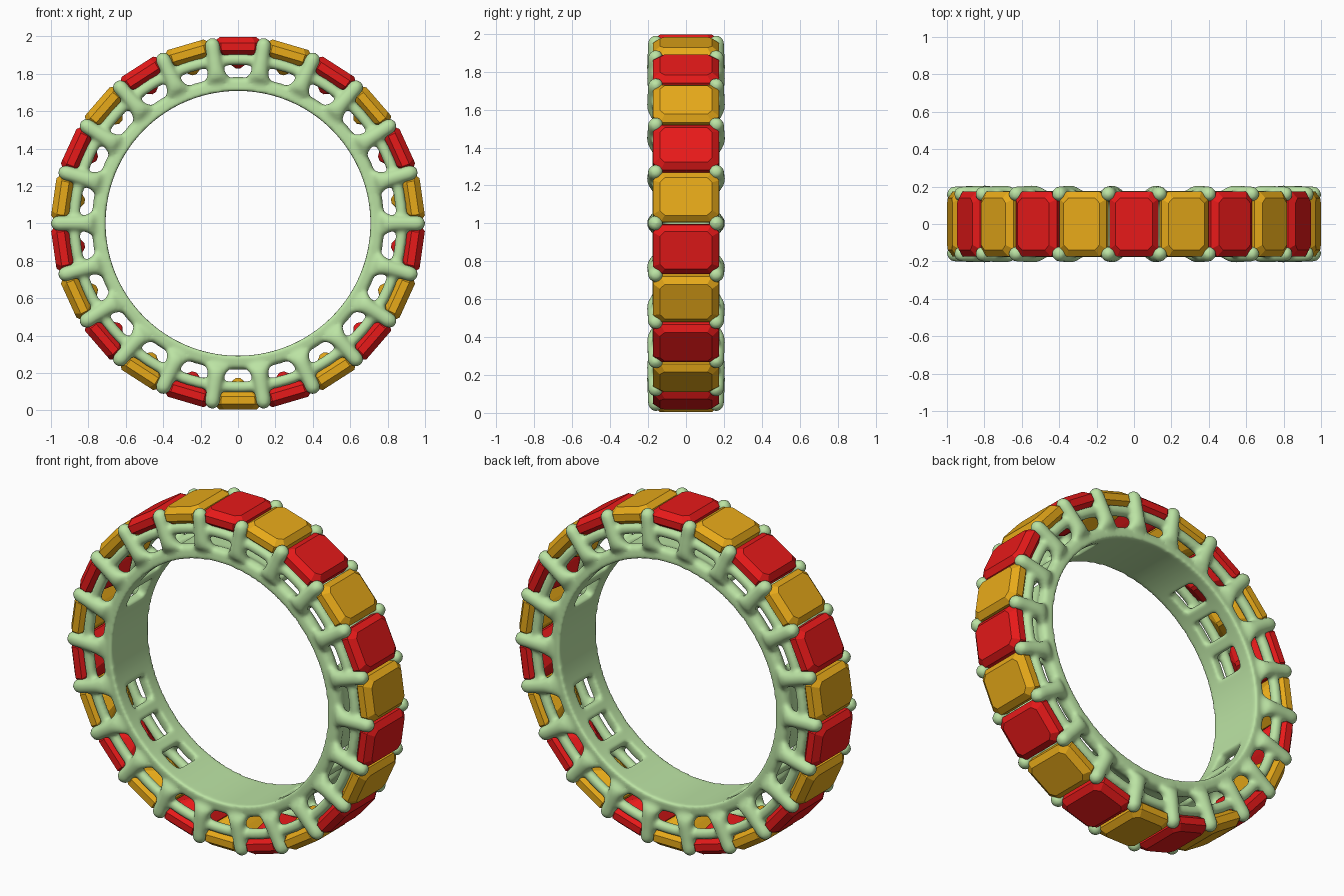
import bpy, bmesh
from math import sin, cos, tau, radians

if "Cube" in bpy.data.objects:
    bpy.data.objects.remove(bpy.data.objects["Cube"])

N = 22                      # gems around the ring
STEP = tau / N


def polar(r, a, y, t=0.0):
    """Point at radius r and angle a in the ring plane, shifted t along the tangent."""
    return (r * cos(a) - t * sin(a), y, 1 + r * sin(a) + t * cos(a))


def loft(bm, rings, loop=False):
    """Skin a list of point rings, capped at the ends or joined in a loop."""
    vs = [[bm.verts.new(p) for p in ring] for ring in rings]
    n = len(vs[0])
    pairs = list(zip(vs, vs[1:])) + ([(vs[-1], vs[0])] if loop else [])
    for a, b in pairs:
        for i in range(n):
            bm.faces.new((a[i], a[(i + 1) % n], b[(i + 1) % n], b[i]))
    if not loop:
        bm.faces.new(vs[0][::-1])
        bm.faces.new(vs[-1])


def finish(bm, name, mat, smooth=False):
    bmesh.ops.recalc_face_normals(bm, faces=bm.faces)
    me = bpy.data.meshes.new(name)
    bm.to_mesh(me)
    bm.free()
    for p in me.polygons:
        p.use_smooth = smooth
    me.materials.append(mat)
    ob = bpy.data.objects.new(name, me)
    bpy.context.collection.objects.link(ob)
    return ob


def material(name, rgb):
    m = bpy.data.materials.new(name)
    m.diffuse_color = (*rgb, 1)
    m.use_nodes = True
    m.node_tree.nodes["Principled BSDF"].inputs["Base Color"].default_value = m.diffuse_color
    return m


green = material("metal_green", (0.50, 0.77, 0.37))
red = material("gem_red", (0.80, 0.01, 0.01))
amber = material("gem_amber", (0.80, 0.40, 0.01))


def sweep(bm, profile, a0=0.0, a1=tau, n=176):
    """Sweep an (r, y) profile round the ring axis."""
    full = abs(a1 - a0 - tau) < 1e-6
    count = n if full else n + 1
    loft(bm, [[polar(r, a0 + (a1 - a0) * i / n, y) for r, y in profile]
              for i in range(count)], full)


def rect(r0, r1, y0, y1):
    return [(r0, y0), (r1, y0), (r1, y1), (r0, y1)]


# Metal setting: all pieces are fused and softened by modifiers
bm = bmesh.new()
for s in (-1, 1):
    # inner side hoops and round gallery rails
    sweep(bm, [(0.708, s * 0.085), (0.765, s * 0.09), (0.785, s * 0.13),
               (0.77, s * 0.17), (0.708, s * 0.178)])
    sweep(bm, [(0.875 + 0.031 * cos(tau * k / 12), s * 0.148 + 0.031 * sin(tau * k / 12))
               for k in range(12)])

for i in range(N):
    a = i * STEP
    # crossbar under each prong pair
    sweep(bm, rect(0.708, 0.765, -0.12, 0.12), a - 0.05, a + 0.05, 6)
    # solid plates at the four quarters, open cells elsewhere
    if i % 11 in (0, 4, 5, 6, 10):
        sweep(bm, rect(0.708, 0.765, -0.12, 0.12), a - 0.02, a + STEP + 0.02, 12)
    # prongs: (radius from centre, y, tangent half width, y half width)
    for s in (-1, 1):
        path = [(0.735, 0.125, 0.085, 0.035), (0.765, 0.145, 0.082, 0.04),
                (0.785, 0.158, 0.062, 0.042), (0.81, 0.165, 0.048, 0.042),
                (0.85, 0.166, 0.042, 0.041), (0.91, 0.164, 0.040, 0.040),
                (0.955, 0.161, 0.042, 0.042), (0.978, 0.160, 0.038, 0.038),
                (0.994, 0.159, 0.026, 0.026), (1.001, 0.159, 0.010, 0.010)]
        loft(bm, [[polar(r, a, s * y + hy * sin(tau * k / 14), ht * cos(tau * k / 14))
                   for k in range(14)] for r, y, ht, hy in path])

ring = finish(bm, "ring_setting", green, True)
rm = ring.modifiers.new("Fuse", 'REMESH')
rm.mode = 'VOXEL'
rm.voxel_size = 0.0115
rm.use_smooth_shade = True
sm = ring.modifiers.new("Soften", 'SMOOTH')
sm.factor = 0.5
sm.iterations = 7

# Step-cut gems: (radius from centre, tangent half width, y half width, corner cut)
CUT = [(0.995, 0.100, 0.138, 0.026), (0.965, 0.131, 0.174, 0.040),
       (0.925, 0.129, 0.174, 0.040), (0.880, 0.080, 0.120, 0.026),
       (0.828, 0.012, 0.050, 0.005)]
for i in range(N):
    a = radians(90) + i * STEP
    bm = bmesh.new()
    rings = []
    for r, t, y, c in CUT:
        corners = [(t, y - c), (t - c, y), (c - t, y), (-t, y - c),
                   (-t, c - y), (c - t, -y), (t - c, -y), (t, c - y)]
        rings.append([polar(r, a, yy, tt) for tt, yy in corners])
    loft(bm, rings)
    finish(bm, f"gem_{i + 1:02d}", amber if i % 2 else red)
